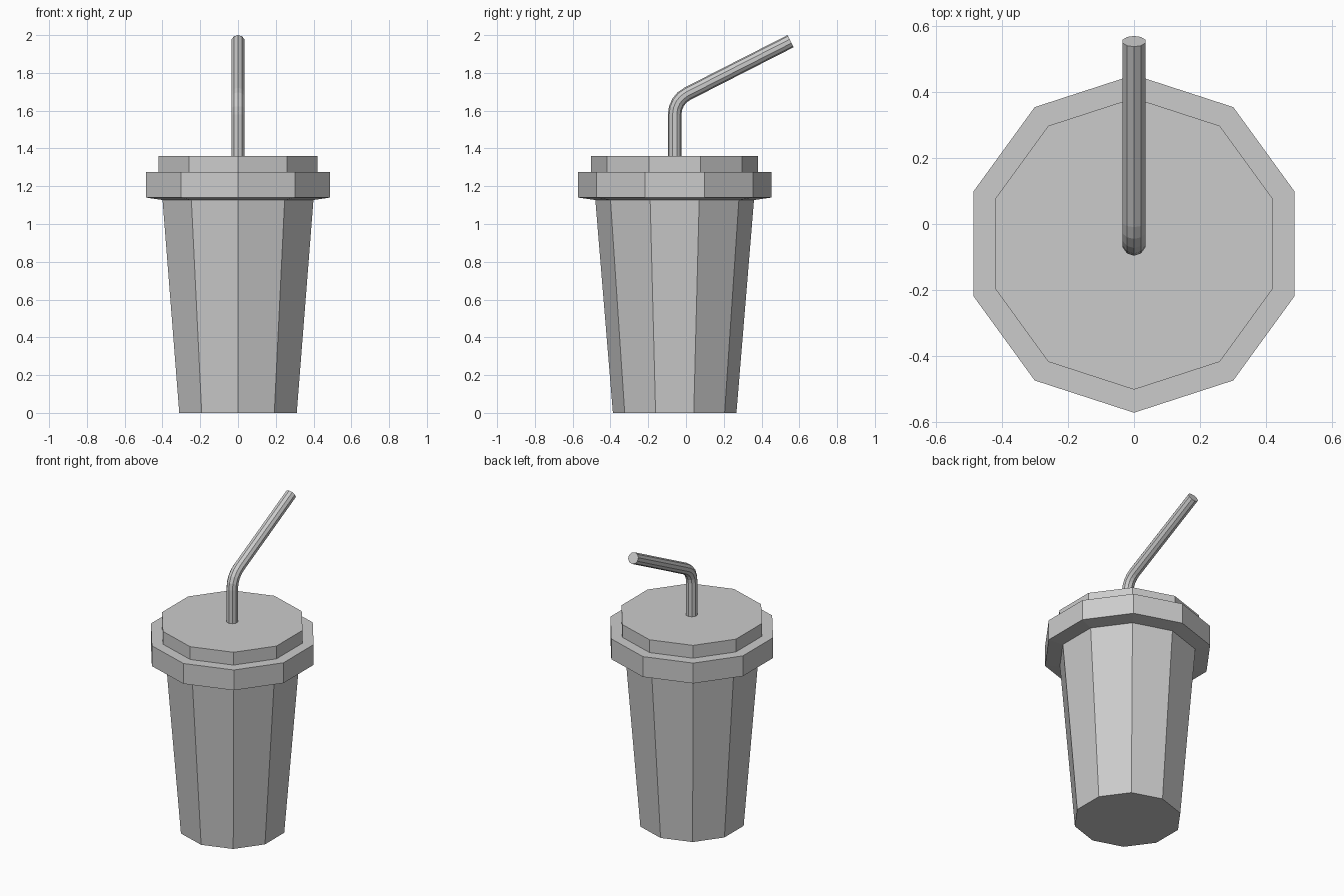
import bpy, bmesh
from math import sin, cos, radians, pi, tan
from mathutils import Vector

if "Cube" in bpy.data.objects:
    bpy.data.objects.remove(bpy.data.objects["Cube"])

SIDES = 10
CY = -0.06  # cup axis


def skin(name, rings, cap_start, cap_end):
    """rings: (centre, forward axis, radius); ten-sided tube with flat faces."""
    bm = bmesh.new()
    loops = []
    for centre, fwd, r in rings:
        loop = []
        for k in range(SIDES):
            a = -pi / 2 + 2 * pi * k / SIDES
            offset = Vector((1, 0, 0)) * (r * cos(a)) + fwd * (r * sin(a))
            loop.append(bm.verts.new(centre + offset))
        loops.append(loop)
    for lo, hi in zip(loops, loops[1:]):
        for k in range(SIDES):
            n = (k + 1) % SIDES
            bm.faces.new((lo[k], lo[n], hi[n], hi[k]))
    if cap_start:
        bm.faces.new(loops[0][::-1])
    if cap_end:
        bm.faces.new(loops[-1])
    mesh = bpy.data.meshes.new(name)
    bm.to_mesh(mesh)
    bm.free()
    obj = bpy.data.objects.new(name, mesh)
    bpy.context.collection.objects.link(obj)
    return obj


def lathe(name, profile, cap_start, cap_end):
    rings = [(Vector((0, CY, z)), Vector((0, 1, 0)), r) for r, z in profile]
    return skin(name, rings, cap_start, cap_end)


# Tapered cup body
lathe("cup", [(0.327, 0), (0.42, 1.127)], True, False)

# Stepped lid with a slightly sloping underside
lathe("lid", [(0.42, 1.127), (0.512, 1.14), (0.512, 1.275),
              (0.442, 1.275), (0.442, 1.36)], False, True)

# Bent straw: vertical stem, rounded elbow, straight sloping end
R = 0.036
TURN = radians(63)
TANGENT = 0.075
bend_r = TANGENT / tan(TURN / 2)
tip = Vector((0, 0.57 - R * cos(TURN), 2 - R * sin(TURN)))
elbow_z = tip.z - (tip.y - CY) / tan(TURN) - TANGENT


def straw_axis(a):
    return Vector((0, cos(a), -sin(a)))


straw = [(Vector((0, CY, 1.355)), straw_axis(0), R)]
for i in range(5):
    a = TURN * i / 4
    c = Vector((0, CY + bend_r * (1 - cos(a)), elbow_z + bend_r * sin(a)))
    straw.append((c, straw_axis(a), R))
straw.append((tip, straw_axis(TURN), R))
skin("straw", straw, True, True)
